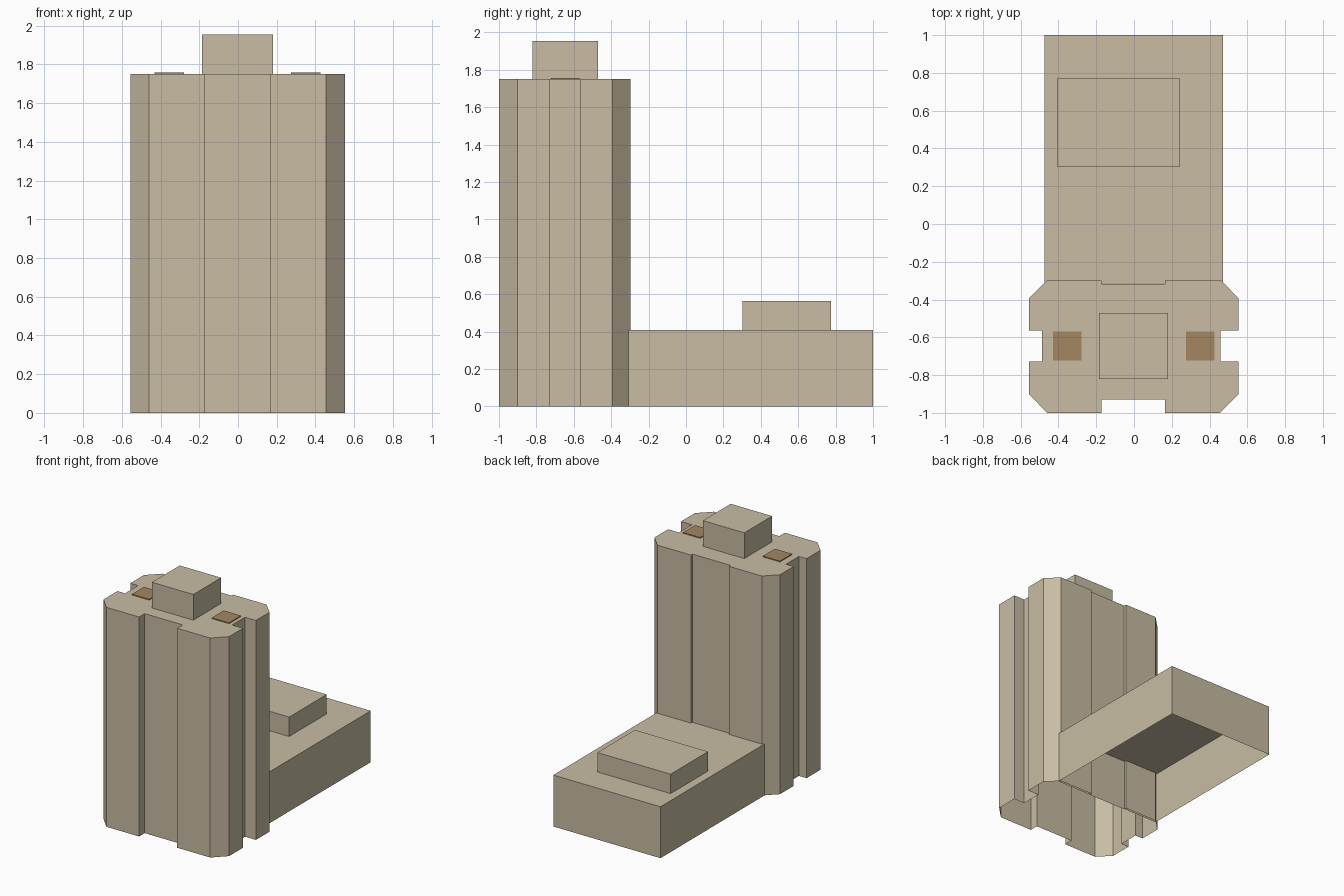
import bpy, bmesh

if "Cube" in bpy.data.objects:
    bpy.data.objects.remove(bpy.data.objects["Cube"])


def srgb(r, g, b):
    def lin(c):
        c /= 255
        return c / 12.92 if c <= 0.04045 else ((c + 0.055) / 1.055) ** 2.4
    return (lin(r), lin(g), lin(b), 1.0)


def material(name, colour):
    m = bpy.data.materials.new(name)
    m.diffuse_color = colour
    m.use_nodes = True
    m.node_tree.nodes["Principled BSDF"].inputs["Base Color"].default_value = m.diffuse_color
    return m


stone = material("tan stone", srgb(200, 188, 163))
brown = material("brown vent", srgb(163, 134, 97))


def extrude(name, outline, z0, z1, mat):
    """Walls and roof raised from a counter-clockwise outline, open underneath."""
    bm = bmesh.new()
    low = [bm.verts.new((x, y, z0)) for x, y in outline]
    high = [bm.verts.new((x, y, z1)) for x, y in outline]
    n = len(outline)
    for i in range(n):
        j = (i + 1) % n
        bm.faces.new((low[i], low[j], high[j], high[i]))
    bm.faces.new(high)
    mesh = bpy.data.meshes.new(name)
    bm.to_mesh(mesh)
    bm.free()
    mesh.materials.append(mat)
    ob = bpy.data.objects.new(name, mesh)
    bpy.context.collection.objects.link(ob)
    return ob


def block(name, x0, x1, y0, y1, z0, z1, mat):
    return extrude(name, [(x0, y0), (x1, y0), (x1, y1), (x0, y1)], z0, z1, mat)


# Tower with chamfered corners and a recess in each side
tower_outline = [
    (-0.46, -1.0), (-0.172, -1.0), (-0.172, -0.93), (0.164, -0.93),
    (0.164, -1.0), (0.455, -1.0), (0.553, -0.902),
    (0.553, -0.727), (0.457, -0.727), (0.457, -0.564), (0.553, -0.564),
    (0.553, -0.392), (0.46, -0.298),
    (0.164, -0.298), (0.164, -0.318), (-0.172, -0.318), (-0.172, -0.298),
    (-0.46, -0.298), (-0.555, -0.392),
    (-0.555, -0.564), (-0.487, -0.564), (-0.487, -0.727), (-0.555, -0.727),
    (-0.555, -0.902),
]
extrude("tower", tower_outline, 0, 1.75, stone)
block("tower_penthouse", -0.185, 0.18, -0.82, -0.47, 1.75, 1.955, stone)

# Roof vent plates
for side, x in (("left", -0.43), ("right", 0.274)):
    block("roof_vent_" + side, x, x + 0.152, -0.722, -0.57, 1.75, 1.757, brown)

# Low rear wing and its roof block
block("rear_wing", -0.475, 0.47, -0.315, 1.0, 0, 0.41, stone)
block("wing_roof_block", -0.406, 0.24, 0.302, 0.774, 0.41, 0.565, stone)
